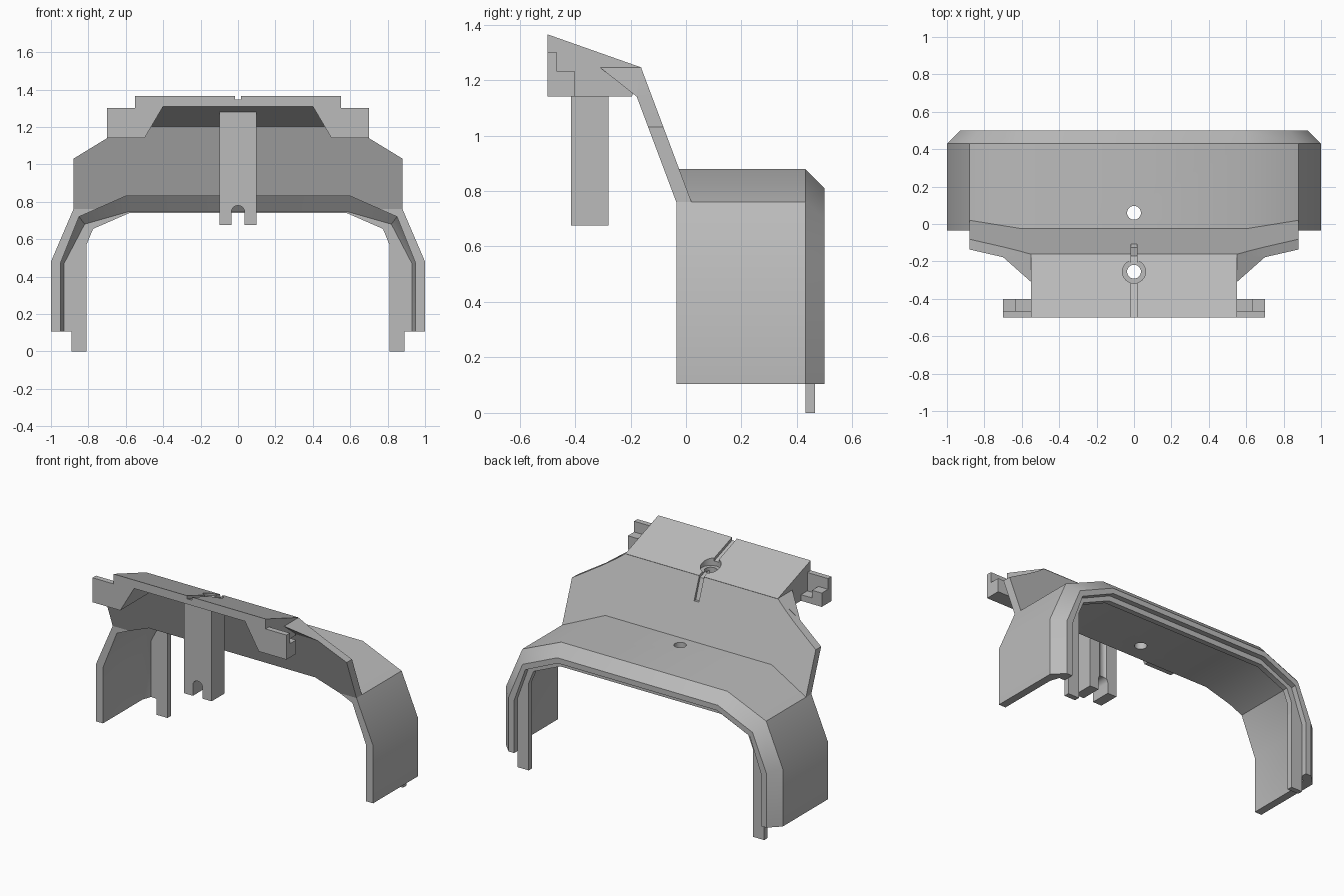
import bpy, bmesh, math

if "Cube" in bpy.data.objects:
    bpy.data.objects.remove(bpy.data.objects["Cube"], do_unlink=True)

grey = bpy.data.materials.new("plain grey")
grey.use_nodes = True
grey.diffuse_color = (0.5, 0.5, 0.5, 1)
grey.node_tree.nodes["Principled BSDF"].inputs["Base Color"].default_value = (0.5, 0.5, 0.5, 1)


def loft(name, loops):
    """Skin a run of closed loops and cap both ends."""
    bm = bmesh.new()
    rows = [[bm.verts.new(p) for p in loop] for loop in loops]
    n = len(rows[0])
    for a, b in zip(rows, rows[1:]):
        for i in range(n):
            j = (i + 1) % n
            bm.faces.new((a[i], a[j], b[j], b[i]))
    bm.faces.new(rows[0])
    bm.faces.new(rows[-1])
    bmesh.ops.recalc_face_normals(bm, faces=bm.faces)
    mesh = bpy.data.meshes.new(name)
    bm.to_mesh(mesh)
    bm.free()
    mesh.materials.append(grey)
    obj = bpy.data.objects.new(name, mesh)
    bpy.context.collection.objects.link(obj)
    return obj


def box(name, x0, x1, y0, y1, z0, z1):
    corners = [(x0, y0), (x1, y0), (x1, y1), (x0, y1)]
    return loft(name, [[(x, y, z) for x, y in corners] for z in (z0, z1)])


def cylinder(name, y, r, z0, z1, n=32):
    turn = [math.tau * i / n for i in range(n)]
    return loft(name, [[(r * math.cos(t), y + r * math.sin(t), z) for t in turn]
                       for z in (z0, z1)])


def mirrored(points):
    """Complete a half outline, given from the right end to the middle."""
    return points + [(-p[0],) + tuple(p[1:]) for p in reversed(points)]


def cut(obj, cutters):
    for c in cutters:
        m = obj.modifiers.new("cut", 'BOOLEAN')
        m.operation = 'DIFFERENCE'
        m.solver = 'EXACT'
        m.object = c
        bpy.context.view_layer.objects.active = obj
        bpy.ops.object.modifier_apply(modifier=m.name)


# Arched shell: wall section swept over the faceted arch
FOOT = 0.105
outer = [(1, 0.48), (0.88, 0.76), (0.6, 0.88)]
inner = [(0.95, 0.47), (0.85, 0.72), (0.6, 0.83)]
rim_out = [(0.93, 0.46), (0.83, 0.70), (0.58, 0.81)]
rim_in = [(0.89, 0.45), (0.81, 0.67), (0.575, 0.775)]
lip = [(0.81, 0.57), (0.775, 0.655), (0.58, 0.74)]
lip_base = [(0.93, 0.47), (0.82, 0.68), (0.585, 0.747)]
section = [(-0.035, outer), (0.43, outer), (0.5, rim_out), (0.5, rim_in),
           (0.465, rim_in), (0.465, lip), (0.43, lip), (0.43, lip_base),
           (0.37, inner), (-0.035, inner)]
rings = [mirrored([(half[0][0], y, FOOT)] + [(x, y, z) for x, z in half])
         for y, half in section]
shell = loft("arched_shell", list(zip(*rings)))


# Leaning front panel
def lean(z):
    return -0.035 - 0.375 * (z - 0.76)


outline = mirrored([(0.6, 0.83), (0.85, 0.72), (0.88, 0.76), (0.88, 1.03),
                    (0.70, 1.14), (0.61, 1.20), (0.55, 1.245)])
panel = loft("front_panel", [[(x, lean(z) + d, z) for x, z in outline]
                             for d in (0, 0.055)])

# Sloping hood with side cheeks
front = mirrored([(0.55, -0.5, 1.365), (0.55, -0.5, 1.14),
                  (0.5, -0.5, 1.14), (0.4, -0.5, 1.31)])
back = mirrored([(0.55, -0.16, 1.245), (0.55, -0.195, 1.14),
                 (0.5, -0.195, 1.14), (0.465, -0.195, 1.2)])
hood = loft("hood", [front, back])

# Post with a round-topped slot at its foot
arc = [(0.035 * math.cos(t), 0.745 + 0.035 * math.sin(t))
       for t in [math.pi / 2 * i / 8 for i in range(8)]]
half = [(0.1, 1.28), (0.1, 0.675), (0.035, 0.675)] + arc
slot = mirrored(half)
post = loft("centre_post", [[(x, y, z) for x, z in slot] for y in (-0.415, -0.28)])

# Side details: legs, stepped ears and gussets
parts = [shell, panel, hood, post]
for side, s in (("left", 1), ("right", -1)):
    parts.append(box(side + "_leg", s * 0.81, s * 0.89, 0.43, 0.465, 0, 0.5))
    parts.append(box(side + "_ear_plate", s * 0.54, s * 0.70, -0.5, -0.465, 1.14, 1.3))
    parts.append(box(side + "_ear_ledge", s * 0.63, s * 0.70, -0.466, -0.4, 1.14, 1.23))
    parts.append(box(side + "_ear_base", s * 0.54, s * 0.631, -0.466, -0.4, 1.14, 1.18))
    tip = (s * 0.55, -0.31, 1.245)
    gusset = [(s * 0.55, -0.165, 1.245), (s * 0.61, lean(1.2), 1.2),
              (s * 0.70, lean(1.14), 1.14), (s * 0.52, lean(1.14), 1.14)]
    bm = bmesh.new()
    for p in gusset + [tip]:
        bm.verts.new(p)
    bmesh.ops.convex_hull(bm, input=bm.verts)
    mesh = bpy.data.meshes.new(side + "_gusset")
    bm.to_mesh(mesh)
    bm.free()
    mesh.materials.append(grey)
    obj = bpy.data.objects.new(side + "_gusset", mesh)
    bpy.context.collection.objects.link(obj)
    parts.append(obj)

# Screw holes and centre groove
roof_drill = cylinder("roof_drill", 0.06, 0.037, 0.7, 1)
hood_drill = cylinder("hood_drill", -0.255, 0.037, 0.6, 1.5)
counterbore = cylinder("counterbore", -0.255, 0.062, 1.25, 1.5)
path = [(-0.55, 1.363), (-0.17, 1.229), (-0.125, 1.1), (-0.08, 1.1),
        (-0.08, 1.5), (-0.55, 1.5)]
groove = loft("groove", [[(x, y, z) for y, z in path] for x in (-0.017, 0.017)])
cut(shell, [roof_drill])
for obj in (hood, panel, post):
    cut(obj, [hood_drill, counterbore, groove])
for c in (roof_drill, hood_drill, counterbore, groove):
    bpy.data.objects.remove(c, do_unlink=True)

# Smooth shading with sharp creases
bpy.ops.object.select_all(action='DESELECT')
for obj in parts:
    obj.select_set(True)
bpy.context.view_layer.objects.active = shell
bpy.ops.object.shade_smooth_by_angle(angle=math.radians(30))
